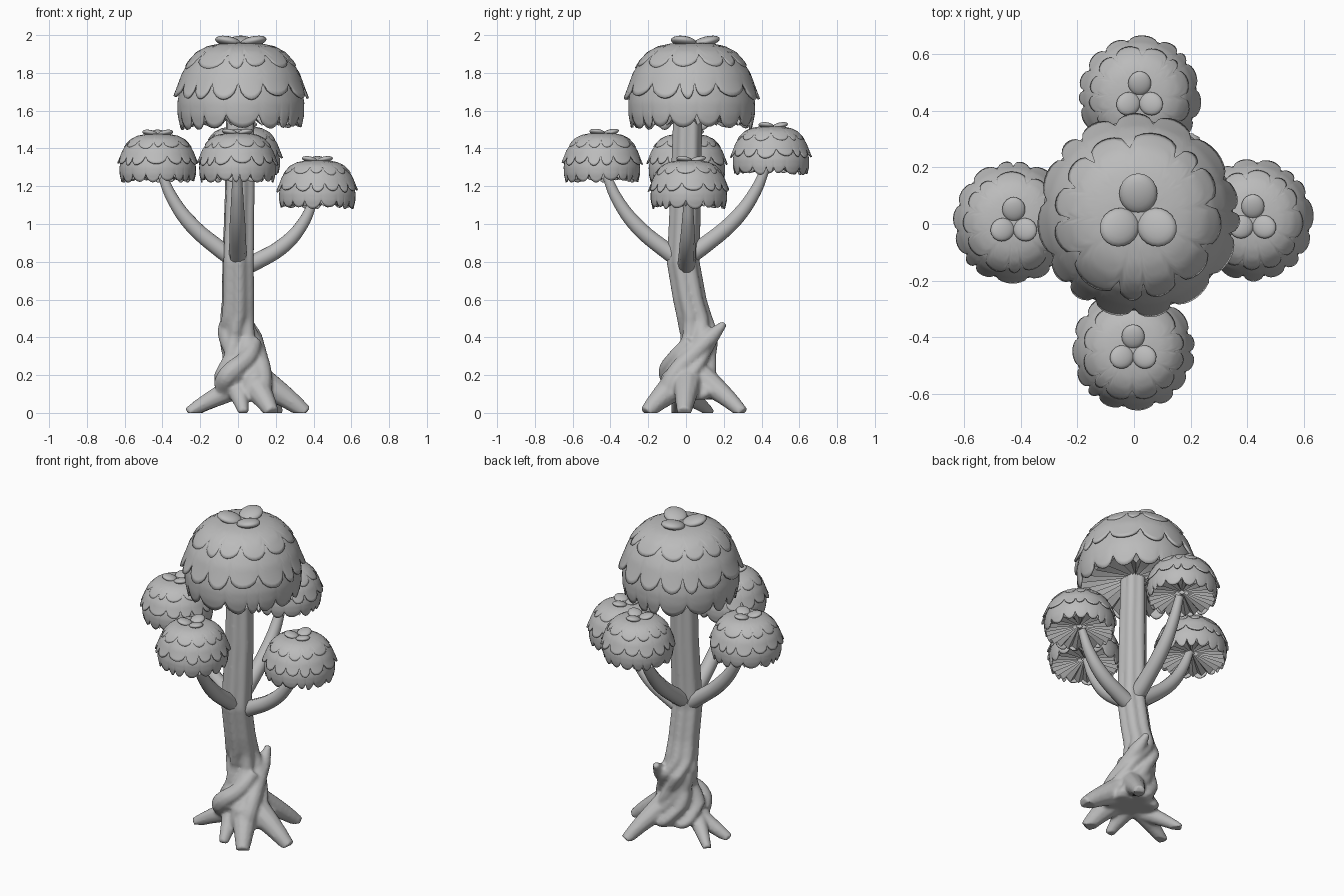
import bpy, bmesh, math, random
from mathutils import Matrix, Vector

if "Cube" in bpy.data.objects:
    bpy.data.objects.remove(bpy.data.objects["Cube"])

random.seed(4)
TAU = math.tau
grey = bpy.data.materials.new("plain grey")
grey.diffuse_color = (0.5, 0.5, 0.5, 1)
grey.use_nodes = True
grey.node_tree.nodes["Principled BSDF"].inputs["Base Color"].default_value = grey.diffuse_color


def activate(obs):
    bpy.ops.object.select_all(action='DESELECT')
    for o in obs:
        o.select_set(True)
    bpy.context.view_layer.objects.active = obs[0]


def finish(ob, angle=50):
    ob.data.materials.clear()
    ob.data.materials.append(grey)
    activate([ob])
    bpy.ops.object.shade_smooth_by_angle(angle=math.radians(angle))
    return ob


def sample(rows, t):
    """Interpolate rows whose first entry is the parameter."""
    for a, b in zip(rows, rows[1:]):
        if t <= b[0]:
            break
    f = min(max((t - a[0]) / (b[0] - a[0]), 0), 1)
    return [p + (q - p) * f for p, q in zip(a[1:], b[1:])]


def new_object(name, bm):
    me = bpy.data.meshes.new(name)
    bm.to_mesh(me)
    bm.free()
    ob = bpy.data.objects.new(name, me)
    bpy.context.collection.objects.link(ob)
    return ob


def loft(name, rings, cap=False):
    """Skin a list of closed rings of equal point count."""
    bm = bmesh.new()
    vs = [[bm.verts.new(p) for p in ring] for ring in rings]
    n = len(vs[0])
    for lo, hi in zip(vs, vs[1:]):
        for i in range(n):
            j = (i + 1) % n
            bm.faces.new((lo[i], lo[j], hi[j], hi[i]))
    if cap:
        bm.faces.new(vs[0][::-1])
        bm.faces.new(vs[-1])
    bmesh.ops.remove_doubles(bm, verts=bm.verts, dist=0.0001)
    bmesh.ops.recalc_face_normals(bm, faces=bm.faces)
    return new_object(name, bm)


def limb(name, points):
    """Tapered tube along (x, y, z, radius) points."""
    cu = bpy.data.curves.new(name, 'CURVE')
    cu.dimensions = '3D'
    cu.bevel_depth = 1
    cu.bevel_resolution = 3
    cu.resolution_u = 6
    cu.use_fill_caps = True
    sp = cu.splines.new('BEZIER')
    sp.bezier_points.add(len(points) - 1)
    for bp, (x, y, z, r) in zip(sp.bezier_points, points):
        bp.co = (x, y, z)
        bp.radius = r
        bp.handle_left_type = bp.handle_right_type = 'AUTO'
    ob = bpy.data.objects.new(name, cu)
    bpy.context.collection.objects.link(ob)
    activate([ob])
    bpy.ops.object.convert(target='MESH')
    return bpy.context.view_layer.objects.active


def root(x0, y0, z0, x1, y1, r):
    """Root sagging from the foot to a tip on the ground."""
    pts = []
    for f in (0, .35, .7, 1):
        pts.append((x0 + (x1 - x0) * f, y0 + (y1 - y0) * f, z0 * (1 - f) ** .9, r * (1 - .55 * f)))
    return limb("root", pts)


# Trunk: twisted foot turning into a fluted column (z, centre x/y, radius)
TRUNK = [(.07, .05, .03, .125), (.1, .05, .03, .148), (.2, .03, .01, .14), (.3, .03, .04, .107),
         (.4, .01, .075, .098), (.47, -.005, .055, .09), (.6, 0, .02, .084),
         (.8, 0, -.015, .082), (1.2, .01, 0, .077), (1.62, .01, .01, .072)]
rings = []
for k in range(61):
    z = .07 + 1.55 * k / 60
    cx, cy, rad = sample(TRUNK, z)
    amp = sample([(0, .2), (.35, .14), (.55, .09), (1.7, .09)], z)[0]
    ring = []
    for i in range(48):
        a = TAU * i / 48
        w = rad * (1 + amp * (2 * abs(math.cos(3 * (a - 5.5 * min(z, .5)))) - 1.2))
        ring.append((cx + w * math.cos(a), cy + w * math.sin(a), z))
    rings.append(ring)
parts = [loft("trunk", rings, True)]

# Strands winding round the foot
parts.append(limb("strand", [(.12, -.10, .10, .06), (.13, -.06, .2, .05), (.105, .04, .31, .05),
                             (.085, .13, .4, .045), (.07, .205, .475, .018)]))
parts.append(limb("strand", [(-.08, -.04, .14, .055), (-.05, -.09, .2, .055),
                             (.05, -.05, .29, .05), (.09, .03, .38, .04)]))
parts.append(limb("strand", [(-.02, -.01, .3, .04), (-.06, .05, .43, .05), (-.04, .03, .54, .03)]))
parts.append(limb("strand", [(.12, .12, .12, .06), (.04, .11, .2, .055), (-.05, .06, .40, .04)]))

# Roots spreading over the ground, the left one forked
parts += [root(-.02, -.01, .13, -.265, -.05, .065), root(-.08, 0, .1, -.24, .13, .055),
          root(.08, -.04, .16, .18, -.21, .085), root(.1, .01, .18, .36, -.01, .085),
          root(.08, .08, .19, .21, .3, .075), root(0, -.06, .12, .03, -.19, .06)]

# Fuse the trunk, strands and roots into one gnarled surface
activate(parts)
bpy.ops.object.join()
trunk = parts[0]
mod = trunk.modifiers.new("fuse", 'REMESH')
mod.mode = 'VOXEL'
mod.voxel_size = .011
bpy.ops.object.modifier_apply(modifier=mod.name)
mod = trunk.modifiers.new("soften", 'SMOOTH')
mod.iterations = 2
bpy.ops.object.modifier_apply(modifier=mod.name)
for v in trunk.data.vertices:
    v.co.z = max(v.co.z, 0)
finish(trunk, 60)

# Branches sweeping up to the small crowns: direction, base lift, lift per reach
for side, dx, dy, lift, slope in (("left", -1, .02, 0, 0), ("front", -.01, -1.04, -.01, 0),
                                  ("back", .04, 1.04, .02, .02), ("right", .98, .03, -.04, -.28)):
    pts = []
    for s, z, r in ((0, .80, .05), (.1, .87, .046), (.25, 1.0, .042), (.35, 1.14, .033),
                    (.41, 1.28, .024)):
        pts.append((s * dx, s * dy, z + lift + slope * s, r))
    finish(limb(f"{side}_branch", pts))

# Leaf tiers: (radius share, drop share) profile from top to hem, lobes, notch depth
TIERS = {
    "top": ([(0, .075), (.3, .085), (.5, .115), (.66, .175), (.77, .265), (.83, .35)], 12, .36),
    "middle": ([(.55, .15), (.74, .24), (.88, .40), (.94, .53), (1.0, .67)], 15, .32),
    "lower": ([(.80, .38), (.91, .56), (.945, .70), (.935, .83), (.87, .99)], 17, .26),
}


def crown(name, cx, cy, top, R, H, turn):
    def at(a, r, drop):
        return (cx + R * r * math.cos(a), cy + R * r * math.sin(a), top - H * drop)

    # Overlapping shells with uneven scalloped hems
    for tier, (prof, lobes, depth) in TIERS.items():
        rows = [(i / (len(prof) - 1), *p) for i, p in enumerate(prof)]
        n = lobes * 8
        vary = [random.uniform(.72, 1.0) for _ in range(lobes)]
        phase = random.uniform(0, TAU)
        rings = []
        for k in range(13):
            ring = []
            for i in range(n):
                hem = abs(math.sin(math.pi * i / 8)) ** .55
                t = k / 12 * (1 - depth * (1 - hem * vary[i // 8]))
                r, d = sample(rows, t)
                flare = .025 * hem * (k / 12) ** 4
                a = TAU * i / n + turn
                a += .09 * math.sin(3 * a + phase) + .05 * math.sin(5 * a - phase)
                ring.append(at(a, r + flare * (r > 0), d))
            rings.append(ring)
        ob = finish(loft(f"{name}_{tier}_leaves", rings))
        mod = ob.modifiers.new("thickness", 'SOLIDIFY')
        mod.thickness = .035 * R
        mod.offset = -1

    # Pleated underside gathered toward the stem
    rings = []
    for k in range(7):
        f = k / 6
        ring = []
        for i in range(48):
            fold = (-1) ** i * .05 * (.3 + .7 * f)
            ring.append(at(TAU * i / 48 + turn, .08 + .82 * f, .77 + .12 * f + fold))
        rings.append(ring)
    finish(loft(f"{name}_underside", rings), 30)

    # Three upturned round leaves on the very top
    for i, deg in enumerate((90, 212, 328)):
        bm = bmesh.new()
        bmesh.ops.create_uvsphere(bm, u_segments=20, v_segments=10, radius=1)
        a = math.radians(deg)
        m = (Matrix.Translation(Vector(at(a, .22, .066)))
             @ Matrix.Rotation(a, 4, 'Z') @ Matrix.Rotation(math.radians(-13), 4, 'Y')
             @ Matrix.Diagonal((.205 * R, .19 * R, .075 * R, 1)))
        bmesh.ops.transform(bm, matrix=m, verts=bm.verts)
        finish(new_object(f"{name}_top_leaf_{i + 1}", bm))


crown("main_crown", .015, .03, 2.0, .355, .51, .1)
crown("left_crown", -.425, .005, 1.50, .214, .285, .3)
crown("right_crown", .42, .015, 1.36, .214, .285, .7)
crown("front_crown", -.003, -.445, 1.505, .214, .29, 0)
crown("back_crown", .02, .45, 1.54, .214, .285, .5)
